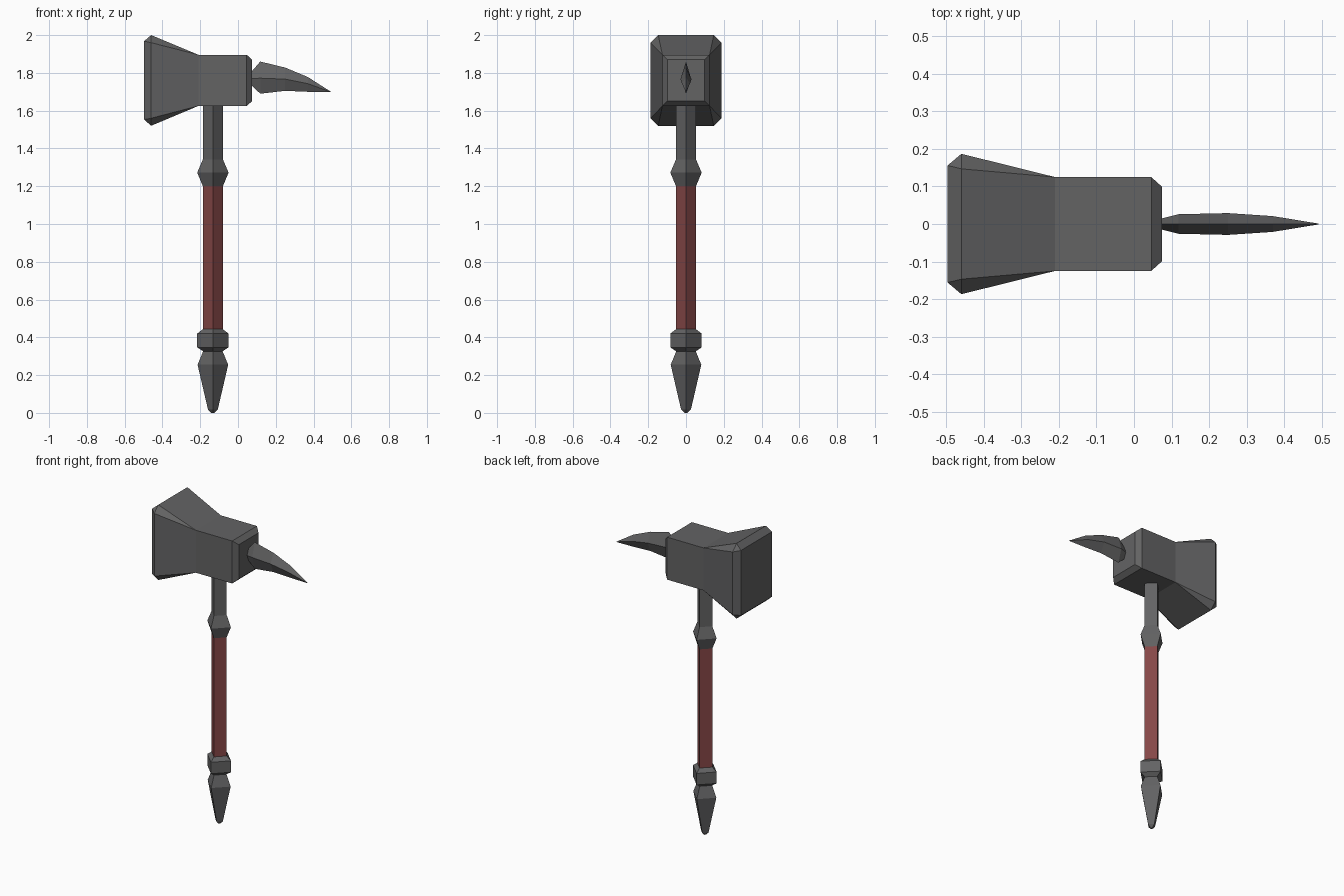
import bpy, bmesh

if "Cube" in bpy.data.objects:
    bpy.data.objects.remove(bpy.data.objects["Cube"])


def material(name, rgb):
    m = bpy.data.materials.new(name)
    m.diffuse_color = (*rgb, 1.0)
    m.use_nodes = True
    m.node_tree.nodes["Principled BSDF"].inputs["Base Color"].default_value = m.diffuse_color
    return m


steel = material("dark steel", (0.125, 0.125, 0.127))
red = material("red grip", (0.235, 0.062, 0.062))


def loft(name, rings, mat):
    """Skin matching rings of points, cap both ends, weld repeated points."""
    bm = bmesh.new()
    loops = [[bm.verts.new(p) for p in ring] for ring in rings]
    n = len(rings[0])
    for a, b in zip(loops, loops[1:]):
        for i in range(n):
            j = (i + 1) % n
            bm.faces.new((a[i], a[j], b[j], b[i]))
    bm.faces.new(loops[0][::-1])
    bm.faces.new(loops[-1])
    bmesh.ops.remove_doubles(bm, verts=bm.verts, dist=0.0005)
    bmesh.ops.recalc_face_normals(bm, faces=bm.faces)
    me = bpy.data.meshes.new(name)
    bm.to_mesh(me)
    bm.free()
    me.materials.append(mat)
    ob = bpy.data.objects.new(name, me)
    bpy.context.collection.objects.link(ob)
    return ob


AXIS = -0.133  # x of the handle


def turned(name, profile, mat):
    """Four-sided handle part with edges facing front, back and sides."""
    loft(name, [[(AXIS + r, 0, z), (AXIS, r, z), (AXIS - r, 0, z), (AXIS, -r, z)]
                for r, z in profile], mat)


# Handle parts, bottom to top
turned("pommel", [(0.008, 0.0), (0.026, 0.018), (0.081, 0.255), (0.05, 0.33)], steel)
turned("collar", [(0.05, 0.325), (0.083, 0.347), (0.083, 0.42), (0.053, 0.443)], steel)
turned("grip", [(0.053, 0.44), (0.053, 1.2)], red)
turned("neck", [(0.053, 1.2), (0.083, 1.272), (0.053, 1.342), (0.053, 1.64)], steel)


def section(x, hy, z0, z1, cut=0.0):
    """Rectangle across x with cut corners."""
    return [(x, hy, z0 + cut), (x, hy, z1 - cut), (x, hy - cut, z1), (x, cut - hy, z1),
            (x, -hy, z1 - cut), (x, -hy, z0 + cut), (x, cut - hy, z0), (x, hy - cut, z0)]


# Hammer head: flared striking end, block, chamfered rear
loft("hammer_head", [
    section(-0.497, 0.156, 1.553, 1.968),
    section(-0.46, 0.187, 1.52, 2.0, 0.04),
    section(-0.21, 0.125, 1.625, 1.896),
    section(0.046, 0.125, 1.625, 1.896),
    section(0.075, 0.099, 1.651, 1.87),
], steel)

# Curved spike: x, bottom z, ridge z, top z, half thickness
spike = [(0.07, 1.735, 1.77, 1.805, 0.014), (0.118, 1.69, 1.772, 1.86, 0.026),
         (0.25, 1.705, 1.767, 1.828, 0.029), (0.37, 1.70, 1.743, 1.778, 0.021),
         (0.492, 1.698, 1.699, 1.70, 0.001)]
loft("spike", [[(x, 0, lo), (x, t, mid), (x, 0, hi), (x, -t, mid)]
               for x, lo, mid, hi, t in spike], steel)
